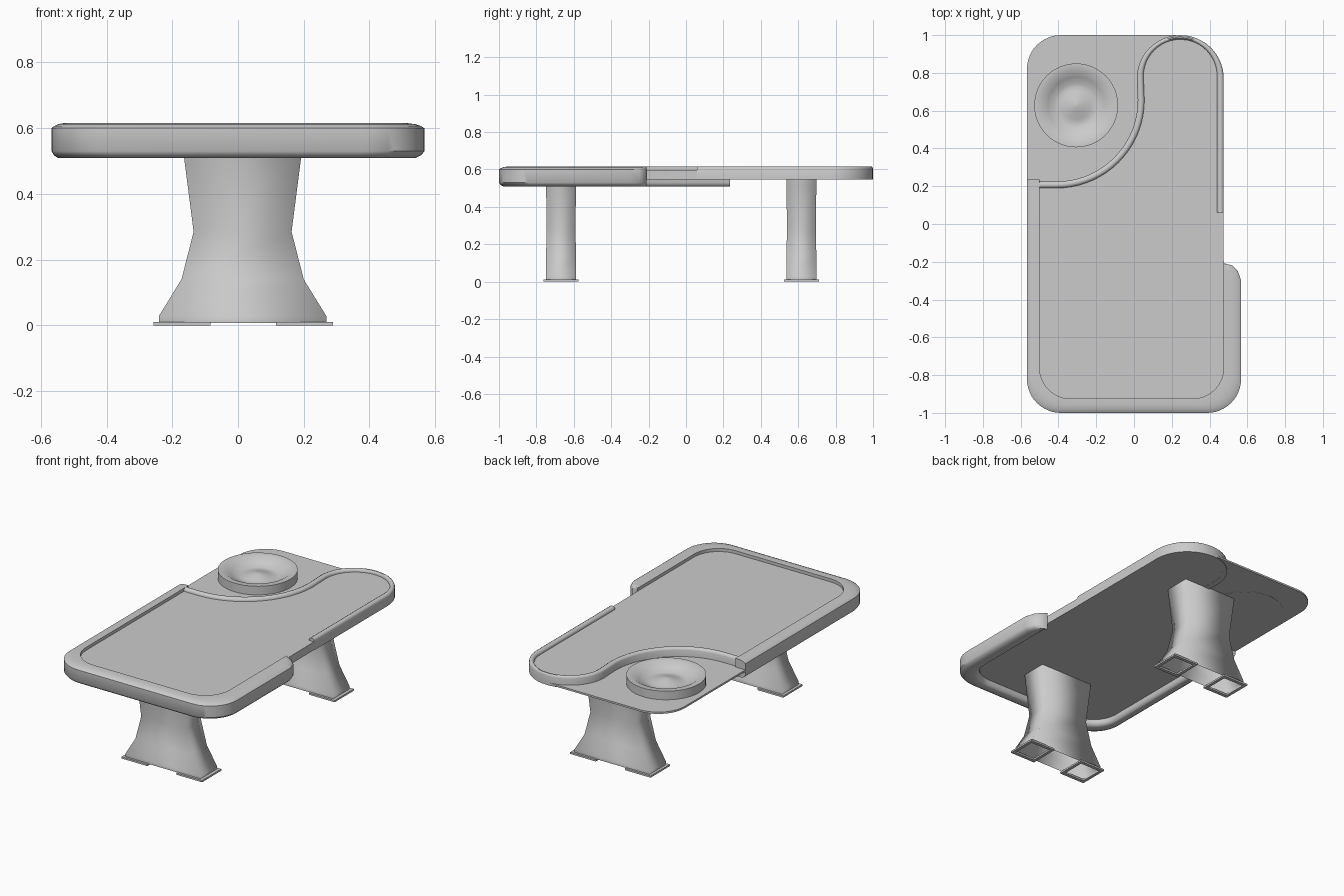
import bpy, bmesh, math
from mathutils import Vector

cube = bpy.data.objects.get("Cube")
if cube:
    bpy.data.objects.remove(cube)

grey = bpy.data.materials.new("light_grey")
grey.use_nodes = True
tone = (0.6, 0.6, 0.6, 1)
grey.diffuse_color = tone
grey.node_tree.nodes["Principled BSDF"].inputs["Base Color"].default_value = tone


def finish(name, bm, smooth_angle):
    bmesh.ops.recalc_face_normals(bm, faces=bm.faces)
    mesh = bpy.data.meshes.new(name)
    bm.to_mesh(mesh)
    bm.free()
    mesh.materials.append(grey)
    obj = bpy.data.objects.new(name, mesh)
    bpy.context.collection.objects.link(obj)
    bpy.ops.object.select_all(action="DESELECT")
    obj.select_set(True)
    bpy.context.view_layer.objects.active = obj
    bpy.ops.object.shade_smooth_by_angle(angle=math.radians(smooth_angle))


def loft(name, rings, caps=True, smooth_angle=40):
    """Skin a list of equal-length closed rings of points."""
    bm = bmesh.new()
    rows = [[bm.verts.new(p) for p in ring] for ring in rings]
    n = len(rows[0])
    for a, b in zip(rows, rows[1:]):
        for i in range(n):
            j = (i + 1) % n
            bm.faces.new((a[i], a[j], b[j], b[i]))
    if caps:
        bm.faces.new(rows[0])
        bm.faces.new(rows[-1])
    finish(name, bm, smooth_angle)


def slab(name, outline, low, high):
    loft(name, [[(x, y, z) for x, y in outline] for z in (low, high)])


def arc(cx, cy, r, start, end, steps=12):
    angles = [math.radians(start + (end - start) * i / steps) for i in range(steps + 1)]
    return [(cx + r * math.cos(a), cy + r * math.sin(a)) for a in angles]


def between(outer, inner, t):
    return [tuple(Vector(a).lerp(Vector(b), t)) for a, b in zip(outer, inner)]


def rail(name, outer, inner, profile):
    """Sweep a profile of (inward fraction, height) between two paths."""
    rings = []
    for a, b in zip(outer, inner):
        points = [(Vector(a).lerp(Vector(b), t), z) for t, z in profile]
        rings.append([(p.x, p.y, z) for p, z in points])
    loft(name, rings)


# Paths of the thin curved rail, from one edge round the back lobe
def thin_path(w):
    lobe_y = 0.77 + 0.35 * w
    return ([(-0.51, 0.225 - w)] + arc(-0.41, 0.655, 0.43 + w, -90, 0, 18)
            + arc(0.245, lobe_y, 0.23 - w, 180, 90) + arc(0.245, lobe_y, 0.23 - w, 80, 0)
            + [(0.475 - w, 0.06)])


thin_out, thin_in = thin_path(0), thin_path(0.035)

# Paths of the padded rail, from its rounded end round the front to the other edge
thick_out = ([(0.485, -0.21), (0.52, -0.22), (0.55, -0.25), (0.567, -0.3)]
             + arc(0.387, -0.82, 0.18, 0, -90) + arc(-0.387, -0.82, 0.18, -90, -180)
             + [(-0.567, 0.235)])
thick_in = ([(0.475, y) for y in (-0.21, -0.22, -0.25, -0.3)]
            + arc(0.31, -0.76, 0.165, 0, -90) + arc(-0.335, -0.76, 0.165, -90, -180)
            + [(-0.5, 0.235)])

rail("padded_rail", thick_out, thick_in,
     [(0, 0.53), (0, 0.6), (0.1, 0.606), (0.3, 0.612), (0.6, 0.616), (1, 0.616),
      (1, 0.53), (0.9, 0.515), (0.75, 0.509), (0.3, 0.509), (0.1, 0.518)])
rail("curved_rail", thin_out, thin_in,
     [(0, 0.546), (0, 0.603), (0.1, 0.611), (0.35, 0.616), (0.65, 0.616),
      (0.9, 0.611), (1, 0.603), (1, 0.546)])

# Table top and lower corner shelf
slab("table_top", between(thin_out, thin_in, 0.06) + between(thick_out, thick_in, 0.97),
     0.547, 0.597)
lobe_top = 32
slab("corner_shelf", [(-0.567, 0.225)] + between(thin_out, thin_in, 0.5)[:lobe_top]
     + [(0.22, 1.0)] + arc(-0.387, 0.82, 0.18, 90, 180), 0.552, 0.563)

# Round cup on the shelf, with a dished floor and a raised centre
cup_profile = [(0.222, 0.551), (0.222, 0.616), (0.187, 0.616), (0.15, 0.592),
               (0.115, 0.576), (0.095, 0.574), (0.075, 0.578), (0.04, 0.588), (0.002, 0.598)]
loft("cup", [[(x, y, z) for x, y in arc(-0.306, 0.628, r, 0, 360, 48)[:-1]]
             for r, z in cup_profile])


def rect(cx, cy, hx, hy, z):
    return [(cx + sx * hx, cy + sy * hy, z)
            for sx, sy in ((-1, -1), (1, -1), (1, 1), (-1, 1))]


# Hollow flared box legs, softly shaded across their corners
leg_levels = [(0.255, 0.08, 0.008), (0.255, 0.08, 0.028), (0.186, 0.08, 0.14),
              (0.149, 0.077, 0.285), (0.178, 0.08, 0.51), (0.183, 0.08, 0.56)]
for place, cy in (("front", -0.668), ("back", 0.617)):
    loft(place + "_leg", [rect(0.014, cy, *level) for level in leg_levels],
         caps=False, smooth_angle=120)
    # Open rectangular foot frames
    for side, cx in (("right", -0.17), ("left", 0.202)):
        big, small = (0.087, 0.093), (0.068, 0.072)
        frame = ((small, 0), (big, 0), (big, 0.011), (small, 0.011), (small, 0))
        loft(place + "_" + side + "_foot", [rect(cx, cy, *size, z) for size, z in frame],
             caps=False)
